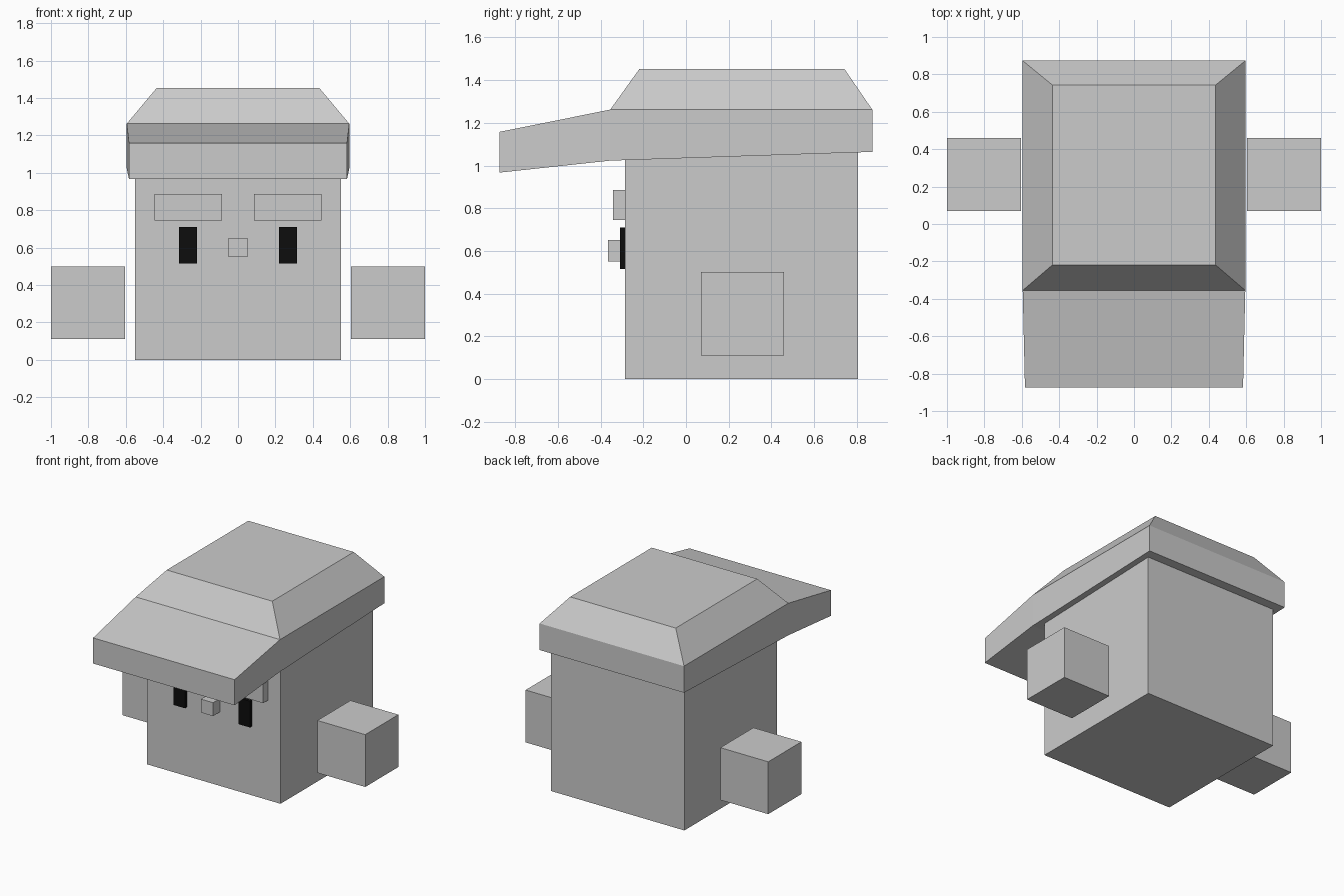
import bpy
import bmesh
from mathutils import Vector

default = bpy.data.objects.get("Cube")
if default:
    bpy.data.objects.remove(default, do_unlink=True)


def material(name, level):
    mat = bpy.data.materials.new(name)
    mat.use_nodes = True
    colour = (level, level, level, 1)
    mat.diffuse_color = colour
    mat.node_tree.nodes["Principled BSDF"].inputs["Base Color"].default_value = colour
    return mat


GREY = material("light grey", 0.6)
BLACK = material("black", 0.004)


def finish(name, bm, mat):
    bmesh.ops.recalc_face_normals(bm, faces=bm.faces)
    mesh = bpy.data.meshes.new(name)
    bm.to_mesh(mesh)
    bm.free()
    mesh.materials.append(mat)
    obj = bpy.data.objects.new(name, mesh)
    bpy.context.collection.objects.link(obj)
    return obj


def box(name, low, high, mat=GREY):
    low, high = Vector(low), Vector(high)
    bm = bmesh.new()
    bmesh.ops.create_cube(bm, size=1)
    bmesh.ops.scale(bm, vec=high - low, verts=bm.verts)
    bmesh.ops.translate(bm, vec=(low + high) / 2, verts=bm.verts)
    return finish(name, bm, mat)


# Body and nose
box("body", (-0.55, -0.285, 0), (0.55, 0.805, 1.09))
box("nose", (-0.05, -0.365, 0.55), (0.05, -0.265, 0.65))

# Paired hands, eyes and eyebrows
for side, sign in (("left", 1), ("right", -1)):
    def pair(part, x0, x1, y0, y1, z0, z1, mat=GREY):
        xs = sorted((sign * x0, sign * x1))
        box(f"{side}_{part}", (xs[0], y0, z0), (xs[1], y1, z1), mat)

    pair("hand", 0.605, 1.0, 0.07, 0.46, 0.11, 0.5)
    pair("eye", 0.22, 0.315, -0.31, -0.27, 0.515, 0.71, BLACK)
    pair("eyebrow", 0.085, 0.447, -0.342, -0.27, 0.744, 0.886)

# Cap: sections from the brim tip to the back (half width, y, bottom, top)
sections = [(0.583, -0.873, 0.967, 1.158),
            (0.595, -0.355, 1.023, 1.262),
            (0.595, 0.873, 1.064, 1.262)]
bm = bmesh.new()
rings = [[bm.verts.new(p) for p in ((-w, y, b), (w, y, b), (w, y, t), (-w, y, t))]
         for w, y, b, t in sections]
for near, far in zip(rings, rings[1:]):
    for i in range(4):
        j = (i + 1) % 4
        face = bm.faces.new((near[i], near[j], far[j], far[i]))
        if near is rings[1] and i == 2:
            crown = face
bm.faces.new(rings[0])
bm.faces.new(rings[-1])

# Raised crown with sloping sides
top = bmesh.ops.extrude_discrete_faces(bm, faces=[crown])["faces"][0]
for v in top.verts:
    v.co.x = 0.435 if v.co.x > 0 else -0.435
    v.co.y = 0.742 if v.co.y > 0 else -0.218
    v.co.z = 1.453
finish("cap", bm, GREY)
